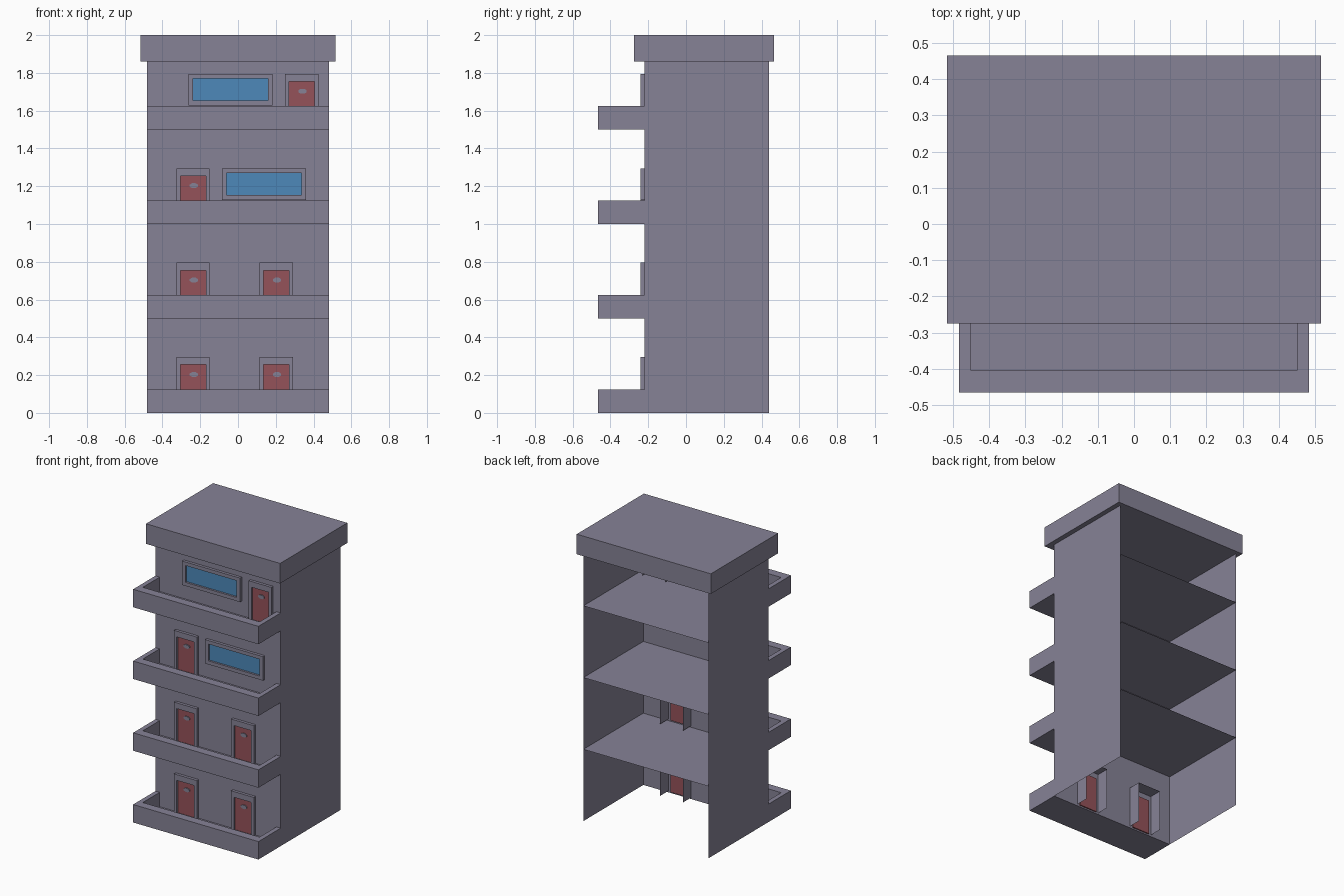
import bpy
import bmesh
import math

if "Cube" in bpy.data.objects:
    bpy.data.objects.remove(bpy.data.objects["Cube"])


def material(name, rgb):
    m = bpy.data.materials.new(name)
    m.diffuse_color = (*rgb, 1.0)
    m.use_nodes = True
    m.node_tree.nodes["Principled BSDF"].inputs["Base Color"].default_value = m.diffuse_color
    return m


GREY = material("grey_plaster", (0.240, 0.225, 0.305))
RED = material("red_door", (0.300, 0.085, 0.100))
BLUE = material("blue_glass", (0.075, 0.250, 0.490))

HALF = 0.483                    # half width of the building
FRONT, BACK = -0.22, 0.44       # wall planes
STOREY, WALL_TOP = 0.5, 1.86


def finish(name, bm, mat):
    me = bpy.data.meshes.new(name)
    bm.to_mesh(me)
    bm.free()
    me.materials.append(mat)
    ob = bpy.data.objects.new(name, me)
    bpy.context.collection.objects.link(ob)
    return ob


def box(name, lo, hi, mat):
    bm = bmesh.new()
    bmesh.ops.create_cube(bm, size=1)
    for v in bm.verts:
        v.co = [lo[i] if v.co[i] < 0 else hi[i] for i in range(3)]
    return finish(name, bm, mat)


def strips(name, loops, mat, closed=False, caps=()):
    """Skin quads between successive loops; caps are extra flat faces."""
    bm = bmesh.new()
    rows = [[bm.verts.new(p) for p in loop] for loop in loops]
    n = len(rows[0])
    for a, b in zip(rows, rows[1:]):
        for i in range(n if closed else n - 1):
            j = (i + 1) % n
            bm.faces.new((a[i], a[j], b[j], b[i]))
    for row, flip in caps:
        bm.faces.new(rows[row][::-1] if flip else rows[row])
    return finish(name, bm, mat)


def balcony(z):
    # tray: parapet on three sides, thin floor
    def u(x, y, h):
        return [(-x, FRONT, h), (-x, y, h), (x, y, h), (x, FRONT, h)]
    strips("balcony", [u(HALF, -0.465, z), u(HALF, -0.465, z + 0.125),
                       u(0.45, -0.405, z + 0.125), u(0.45, -0.405, z + 0.025)],
           GREY, caps=[(0, True), (3, False)])


def door(cx, z):
    # surround whose sides and top run back into the room
    def u(w, top, y):
        return [(cx + w, y, z + 0.01), (cx + w, y, z + top),
                (cx - w, y, z + top), (cx - w, y, z + 0.01)]
    strips("door_frame", [u(0.0875, 0.295, -0.13), u(0.0875, 0.295, -0.24),
                          u(0.067, 0.255, -0.24), u(0.067, 0.255, -0.225)], GREY)
    # door leaf
    box("door", (cx - 0.067, -0.227, z + 0.01), (cx + 0.067, -0.212, z + 0.255), RED)
    # small eight-sided plate on the door
    bm = bmesh.new()
    vs = []
    for k in range(8):
        a = math.pi / 8 + k * math.pi / 4
        vs.append(bm.verts.new((cx + 0.004 + 0.024 * math.cos(a), -0.227,
                                z + 0.203 + 0.014 * math.sin(a))))
    face = bm.faces.new(vs)
    ext = bmesh.ops.extrude_face_region(bm, geom=[face])["geom"]
    for v in ext:
        if isinstance(v, bmesh.types.BMVert):
            v.co.y -= 0.007
    bmesh.ops.recalc_face_normals(bm, faces=bm.faces)
    finish("door_plate", bm, GREY)


def window(x0, x1, z):
    def ring(d, y):
        lo, hi = z + 0.128 + d, z + 0.295 - d
        return [(x0 + d, y, lo), (x1 - d, y, lo), (x1 - d, y, hi), (x0 + d, y, hi)]
    strips("window_frame", [ring(0, FRONT), ring(0, -0.24),
                            ring(0.025, -0.24), ring(0.025, -0.226)], GREY, closed=True)
    strips("window_glass", [ring(0.025, -0.226)], BLUE, caps=[(0, False)])


# walls: three sides, open at the back
plan = [(-HALF, BACK), (-HALF, FRONT), (HALF, FRONT), (HALF, BACK)]
levels = [0, STOREY, 2 * STOREY, 3 * STOREY, WALL_TOP]
strips("walls", [[(x, y, z) for x, y in plan] for z in levels], GREY)

# floor sheets between storeys
for z in levels[1:4]:
    strips("floor", [[(x, y, z) for x, y in plan]], GREY, caps=[(0, False)])

# overhanging roof slab
box("roof", (-0.517, -0.275, WALL_TOP), (0.517, 0.465, 2.0), GREY)

# doors and windows on each storey
doors = [(-0.2375, 0.2025), (-0.2375, 0.2025), (-0.2375,), (0.3375,)]
windows = {2: (-0.085, 0.36), 3: (-0.262, 0.183)}
for i, centres in enumerate(doors):
    balcony(i * STOREY)
    for cx in centres:
        door(cx, i * STOREY)
    if i in windows:
        window(*windows[i], i * STOREY)
